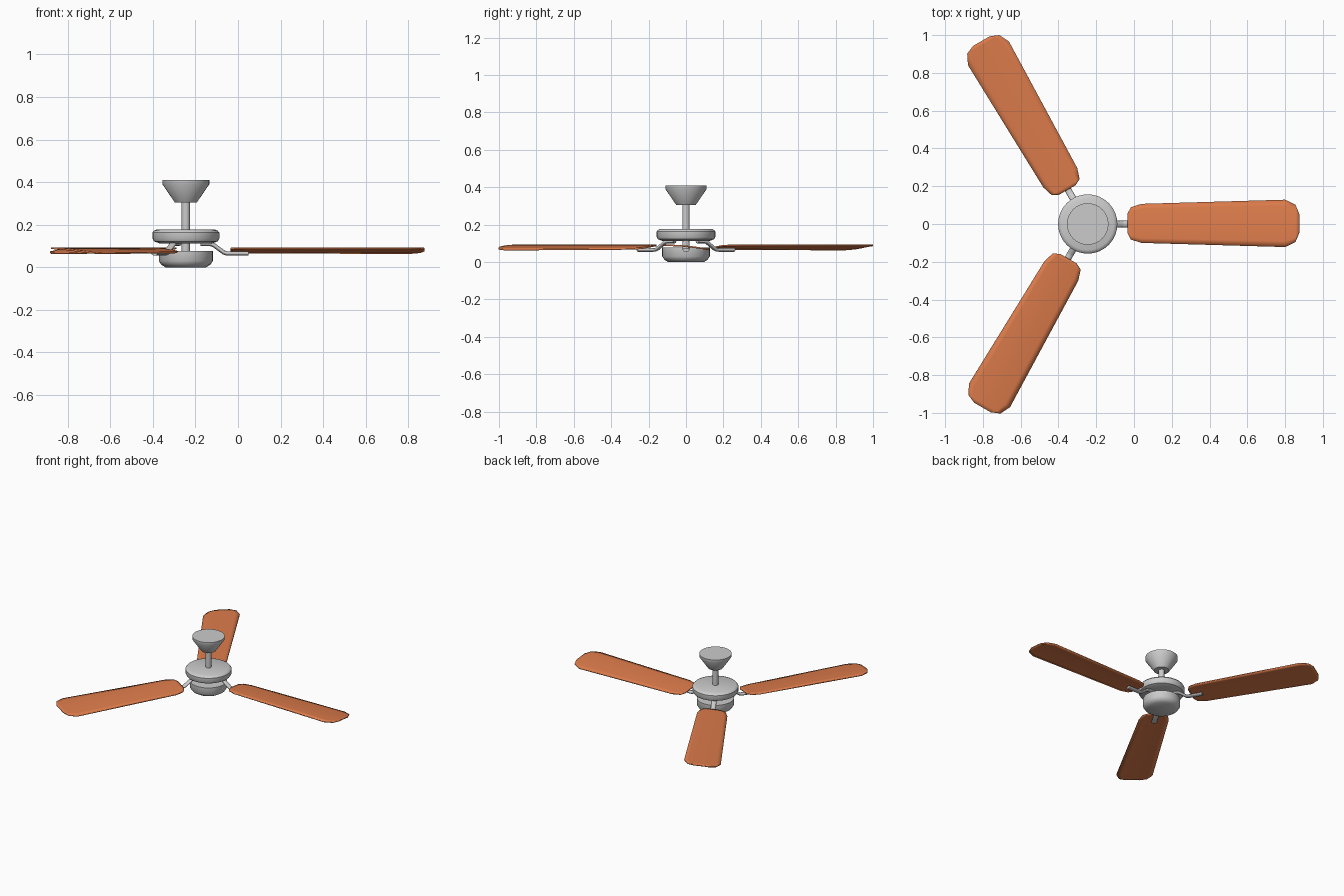
import bpy, bmesh
from math import radians, tau

if "Cube" in bpy.data.objects:
    bpy.data.objects.remove(bpy.data.objects["Cube"])

HUB_X = -0.245


def finish(name, bm, angle=35):
    bmesh.ops.recalc_face_normals(bm, faces=bm.faces)
    me = bpy.data.meshes.new(name)
    bm.to_mesh(me)
    bm.free()
    ob = bpy.data.objects.new(name, me)
    bpy.context.collection.objects.link(ob)
    ob.location.x = HUB_X
    bpy.ops.object.select_all(action='DESELECT')
    ob.select_set(True)
    bpy.context.view_layer.objects.active = ob
    bpy.ops.object.shade_smooth_by_angle(angle=radians(angle))
    return ob


def lathe(name, profile, steps=32):
    bm = bmesh.new()
    vs = [bm.verts.new((r, 0, z)) for r, z in profile]
    es = [bm.edges.new(p) for p in zip(vs, vs[1:])]
    bmesh.ops.spin(bm, geom=vs + es, cent=(0, 0, 0), axis=(0, 0, 1),
                   angle=tau, steps=steps, use_merge=False)
    bmesh.ops.remove_doubles(bm, verts=bm.verts, dist=0.0001)
    return finish(name, bm)


# Turned metal parts
lathe("ceiling_canopy", [(0, .305), (.052, .305), (.11, .39), (.11, .41), (0, .41)])
lathe("down_rod", [(0, .06), (.02, .06), (.02, .32), (0, .32)], 16)
lathe("motor_housing", [(0, .113), (.125, .113), (.15, .122), (.157, .135), (.157, .163),
                        (.15, .172), (.138, .177), (0, .177)])
lathe("lower_housing", [(0, 0), (.095, 0), (.115, .012), (.127, .03), (.127, .077), (0, .077)])

wood = bpy.data.materials.new("orange_wood")
wood.diffuse_color = (0.72, 0.2, 0.07, 1)
wood.use_nodes = True
wood.node_tree.nodes["Principled BSDF"].inputs["Base Color"].default_value = wood.diffuse_color


# Pitched, slightly cambered blade
def blade(name, angle):
    stations = [(.21, .05), (.228, .085), (.285, .103), (1.045, .125), (1.1, .098), (1.12, .05)]
    n = 8
    bm = bmesh.new()
    rows = []
    for r, half in stations:
        row = []
        for i in range(n + 1):
            y = half * (2 * i / n - 1)
            v = y / .125
            row.append(bm.verts.new((r, y + .003, .084 - .012 * v - .006 * v * v)))
        rows.append(row)
    for a, b in zip(rows, rows[1:]):
        for i in range(n):
            bm.faces.new((a[i], b[i], b[i + 1], a[i + 1]))
    ob = finish(name, bm, 40)
    ob.rotation_euler.z = radians(angle)
    ob.data.materials.append(wood)
    mod = ob.modifiers.new("thickness", 'SOLIDIFY')
    mod.thickness = .008
    mod.offset = 0


# Bent bracket arm from the motor down to the blade
def arm(name, angle):
    cu = bpy.data.curves.new(name, 'CURVE')
    cu.dimensions = '3D'
    cu.bevel_depth = .01
    cu.bevel_resolution = 2
    cu.use_fill_caps = True
    path = [(.07, .11), (.115, .11), (.13, .105), (.178, .07), (.192, .065), (.295, .065)]
    sp = cu.splines.new('POLY')
    sp.points.add(len(path) - 1)
    for p, (r, z) in zip(sp.points, path):
        p.co = (r, 0, z, 1)
    ob = bpy.data.objects.new(name, cu)
    bpy.context.collection.objects.link(ob)
    ob.location.x = HUB_X
    ob.scale.y = 1.8
    ob.rotation_euler.z = radians(angle)


for k in range(3):
    blade(f"blade_{k + 1}", 120 * k)
    arm(f"blade_arm_{k + 1}", 120 * k)
